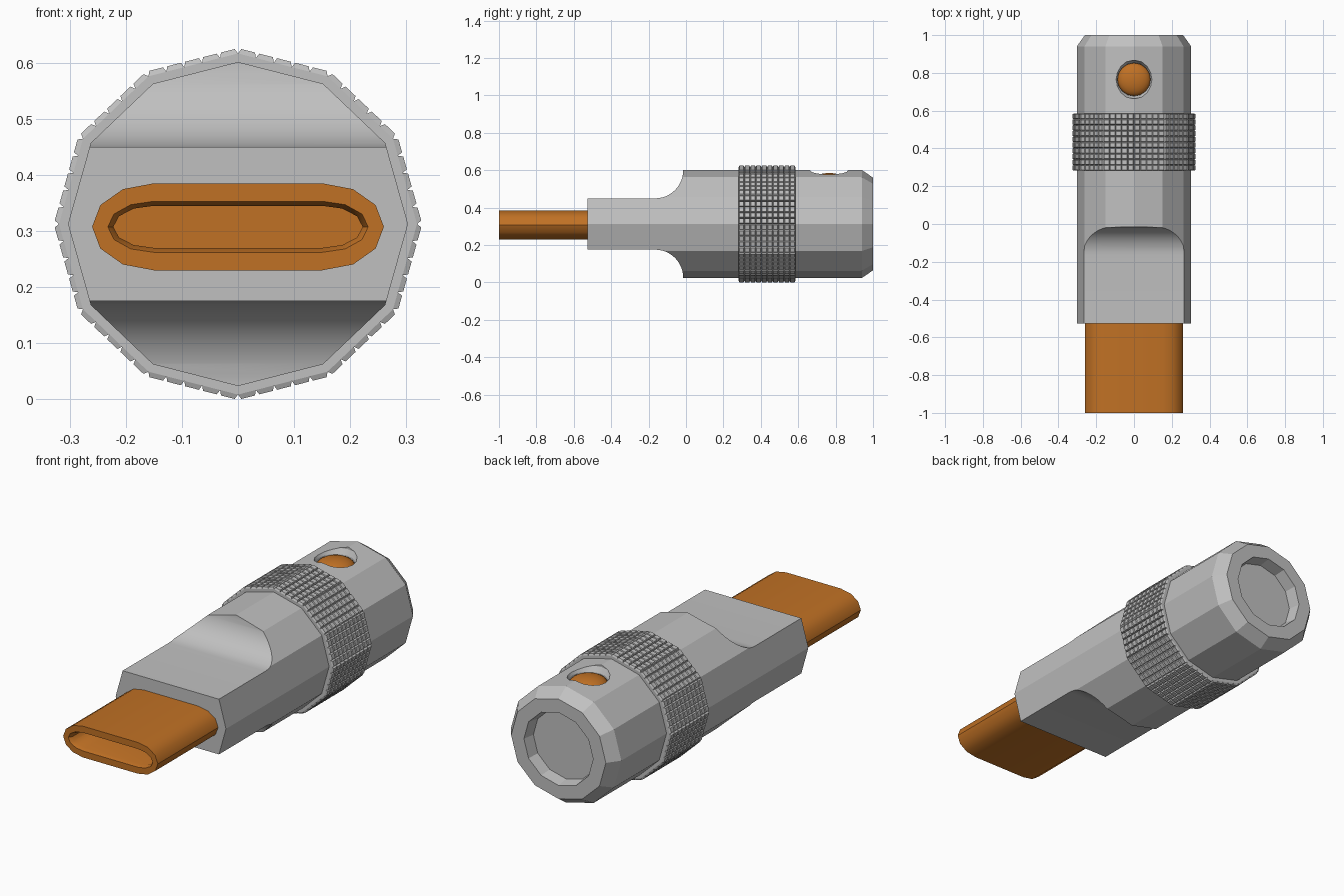
import bpy, bmesh, math
from mathutils import Vector

if "Cube" in bpy.data.objects:
    bpy.data.objects.remove(bpy.data.objects["Cube"])

CZ = 0.3125      # height of the long axis
SQUASH = 0.953   # the barrel is slightly flattened


def material(name, rgb):
    m = bpy.data.materials.new(name)
    m.diffuse_color = (*rgb, 1)
    m.use_nodes = True
    m.node_tree.nodes["Principled BSDF"].inputs["Base Color"].default_value = m.diffuse_color
    return m


grey = material("satin grey", (0.53, 0.53, 0.53))
orange = material("orange copper", (0.53, 0.165, 0.018))


def finish(name, bm, mat, angle=20):
    bmesh.ops.recalc_face_normals(bm, faces=bm.faces)
    me = bpy.data.meshes.new(name)
    bm.to_mesh(me)
    bm.free()
    ob = bpy.data.objects.new(name, me)
    bpy.context.collection.objects.link(ob)
    me.materials.append(mat)
    smooth(ob, angle)
    return ob


def smooth(ob, angle):
    bpy.ops.object.select_all(action='DESELECT')
    ob.select_set(True)
    bpy.context.view_layer.objects.active = ob
    bpy.ops.object.shade_smooth_by_angle(angle=math.radians(angle))


def loft(rings):
    """Bridge a list of closed point loops and cap both ends."""
    bm = bmesh.new()
    loops = [[bm.verts.new(p) for p in ring] for ring in rings]
    n = len(loops[0])
    for a, b in zip(loops, loops[1:]):
        for i in range(n):
            j = (i + 1) % n
            bm.faces.new((a[i], a[j], b[j], b[i]))
    bm.faces.new(loops[0])
    bm.faces.new(loops[-1])
    return bm


def twelve_gon(r, y, per_side=1):
    c = [Vector((r * math.sin(k * math.pi / 6), y, CZ + SQUASH * r * math.cos(k * math.pi / 6)))
         for k in range(13)]
    return [c[k].lerp(c[k + 1], s / per_side) for k in range(12) for s in range(per_side)]


def slot(y, rx, rz):
    """Flat-sided oval with six-segment ends."""
    pts = []
    for side, start in ((1, -90), (-1, 90)):
        for k in range(7):
            a = math.radians(start + 30 * k)
            pts.append((side * 0.15 + rx * math.cos(a), y, 0.3075 + rz * math.sin(a)))
    return pts


def cut(ob, cutter):
    cutter.hide_render = True
    mod = ob.modifiers.new("cut", 'BOOLEAN')
    mod.object = cutter
    mod.solver = 'EXACT'
    bpy.context.view_layer.objects.active = ob
    bpy.ops.object.modifier_apply(modifier=mod.name)
    bpy.data.objects.remove(cutter)


# Barrel with chamfered tail and a recessed end
barrel = finish("barrel", loft([twelve_gon(r, y) for r, y in (
    (0.303, -0.527), (0.303, 0.94), (0.26, 1.0), (0.19, 1.0), (0.18, 0.94))]), grey)

# Scooped flats above and below the nose
for sign in (1, -1):
    arc = [(-0.165 + 0.15 * math.sin(a), 0.287 - 0.15 * math.cos(a))
           for a in (math.radians(7.5 * k) for k in range(13))]
    side = [(-0.7, 0.137)] + arc + [(-0.015, 0.5), (-0.7, 0.5)]
    cutter = finish("scoop_cutter", loft([[(x, y, CZ + sign * h) for y, h in side]
                                          for x in (-0.6, 0.6)]), grey)
    cut(barrel, cutter)

# Tapered button socket
bm = loft([[(r * math.cos(k * math.pi / 8), 0.765 + r * math.sin(k * math.pi / 8), z)
            for k in range(16)] for r, z in ((0.086, 0.53), (0.088, 0.565), (0.102, 0.59), (0.102, 0.7))])
cut(barrel, finish("socket_cutter", bm, grey))
smooth(barrel, 20)

# Domed button
bm = bmesh.new()
bmesh.ops.create_uvsphere(bm, u_segments=24, v_segments=12, radius=1)
for v in bm.verts:
    v.co = Vector((v.co.x * 0.088, 0.765 + v.co.y * 0.088, 0.547 + v.co.z * 0.038))
finish("button", bm, orange, 40)

# Knurled grip ring: a grid of small raised pads
ROWS = 10
bm = loft([twelve_gon(0.319, 0.282 + 0.303 * i / ROWS, 5) for i in range(ROWS + 1)])
bmesh.ops.recalc_face_normals(bm, faces=bm.faces)
pads = [f for f in bm.faces if len(f.verts) == 4]
bmesh.ops.inset_individual(bm, faces=pads, thickness=0.0055, depth=0.009)
finish("grip_ring", bm, grey)

# Hollow plug with a bevelled mouth
finish("plug", loft([slot(-0.45, 0.11, 0.0775), slot(-1.0, 0.11, 0.0775),
                     slot(-1.0, 0.082, 0.0455), slot(-0.98, 0.072, 0.0375),
                     slot(-0.7, 0.072, 0.0375)]), orange, 35)
